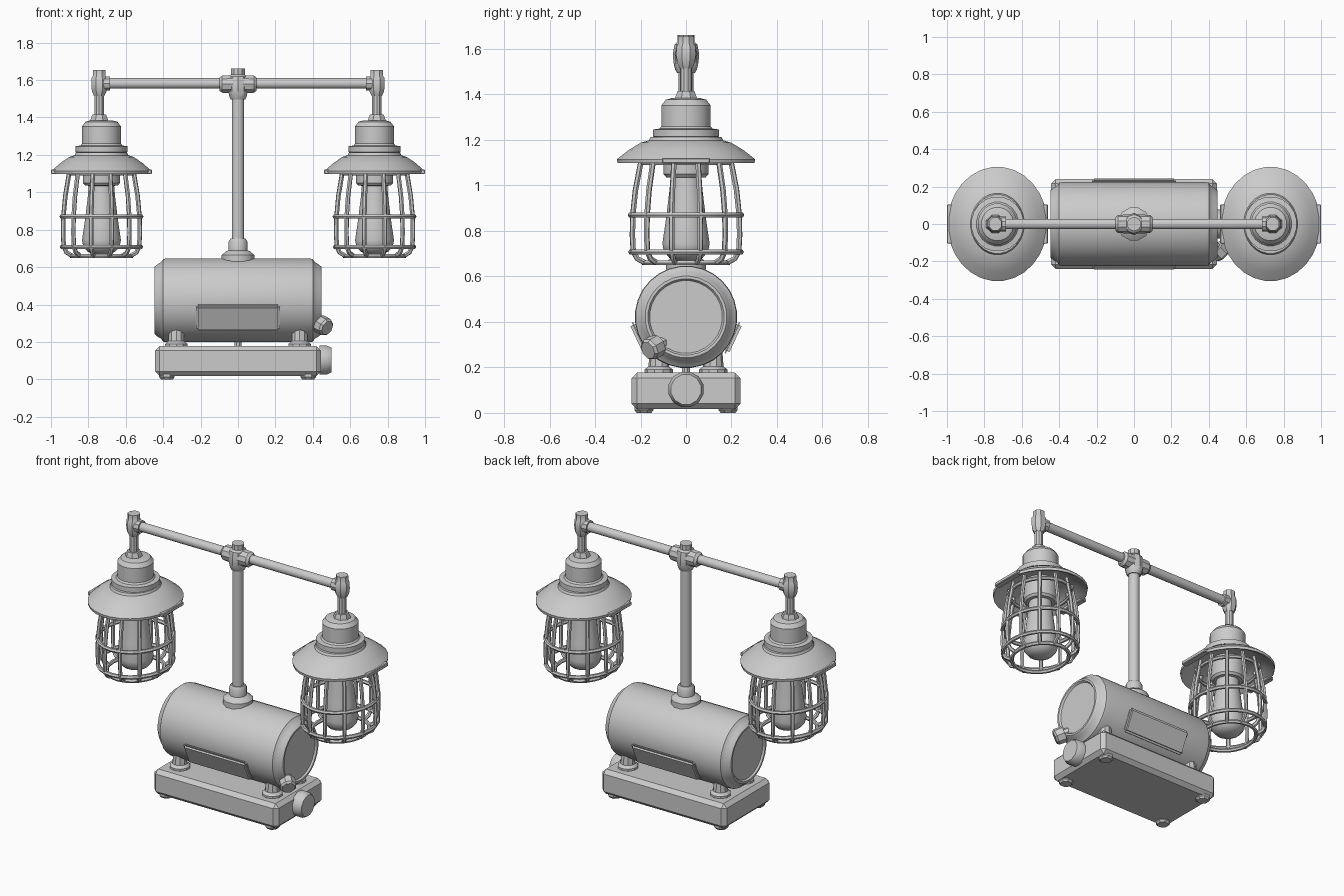
import bpy, bmesh, math
from mathutils import Vector, Matrix

if "Cube" in bpy.data.objects:
    bpy.data.objects.remove(bpy.data.objects["Cube"])


def finish(name, bm, angle=32):
    bmesh.ops.remove_doubles(bm, verts=bm.verts, dist=1e-5)
    bmesh.ops.recalc_face_normals(bm, faces=bm.faces)
    me = bpy.data.meshes.new(name)
    bm.to_mesh(me)
    bm.free()
    ob = bpy.data.objects.new(name, me)
    bpy.context.collection.objects.link(ob)
    bpy.ops.object.select_all(action='DESELECT')
    ob.select_set(True)
    bpy.context.view_layer.objects.active = ob
    bpy.ops.object.shade_smooth_by_angle(angle=math.radians(angle))
    return ob


def lathe(name, profile, loc=(0, 0, 0), axis=(0, 0, 1), segs=20, sx=1.0, angle=32):
    """Revolve (radius, height) points around an axis; sx squashes x."""
    bm = bmesh.new()
    rot = Vector((0, 0, 1)).rotation_difference(Vector(axis)).to_matrix().to_4x4()
    mat = Matrix.Translation(loc) @ rot
    rings = []
    for r, h in profile:
        rings.append([bm.verts.new(mat @ Vector((
            sx * r * math.cos(2 * math.pi * (i + .5) / segs),
            r * math.sin(2 * math.pi * (i + .5) / segs), h))) for i in range(segs)])
    for a, b in zip(rings, rings[1:]):
        for i in range(segs):
            j = (i + 1) % segs
            bm.faces.new((a[i], a[j], b[j], b[i]))
    for ring, (r, h) in ((rings[0], profile[0]), (rings[-1], profile[-1])):
        if r > 1e-4:
            bm.faces.new(ring)
    return finish(name, bm, angle)


def box(name, size, loc, rot_x=0, bevel=0.01, segs=1):
    bm = bmesh.new()
    bmesh.ops.create_cube(bm, size=1)
    bmesh.ops.scale(bm, vec=size, verts=bm.verts)
    bmesh.ops.bevel(bm, geom=bm.edges[:], offset=bevel, segments=segs, affect='EDGES')
    bm.transform(Matrix.Translation(loc) @ Matrix.Rotation(rot_x, 4, 'X'))
    return finish(name, bm)


def wires(name, paths, radius):
    """Round wires from (points, cyclic) paths, as one mesh."""
    cu = bpy.data.curves.new(name, 'CURVE')
    cu.dimensions = '3D'
    cu.bevel_depth = radius
    cu.bevel_resolution = 1
    cu.use_fill_caps = True
    for pts, cyclic in paths:
        sp = cu.splines.new('POLY')
        sp.points.add(len(pts) - 1)
        for p, co in zip(sp.points, pts):
            p.co = (*co, 1)
        sp.use_cyclic_u = cyclic
    ob = bpy.data.objects.new(name, cu)
    bpy.context.collection.objects.link(ob)
    bpy.ops.object.select_all(action='DESELECT')
    ob.select_set(True)
    bpy.context.view_layer.objects.active = ob
    bpy.ops.object.convert(target='MESH')
    bpy.ops.object.shade_smooth_by_angle(angle=math.radians(50))


# Base block with corner feet
box("base", (.885, .48, .16), (0, 0, .097), bevel=.024)
for x in (-.38, .375):
    for y in (-.185, .185):
        lathe("base_foot", [(.035, 0), (.045, .012), (.045, .035)], (x, y, 0), segs=8)
lathe("base_knob", [(.08, 0), (.08, .04), (.068, .065)], (.435, 0, .103), (1, 0, 0), 12)

# Tank with stepped, recessed ends
half = [(.225, .385), (.222, .40), (.205, .412), (.195, .43), (.18, .447),
        (.168, .447), (.16, .436)]
lathe("tank", [(r, -h) for r, h in reversed(half)] + half, (0, 0, .422), (1, 0, 0), 28)

# Tank supports and drain stub
for x in (-.33, .33):
    for y in (-.12, .12):
        lathe("tank_support", [(.062, .17), (.062, .19), (.045, .205), (.04, .27)], (x, y, 0), segs=10)
lathe("drain_stub", [(.02, .17), (.02, .21)], segs=8)

# Raised plates on front and back of the tank
for s in (-1, 1):
    a = math.atan2(-.095, .204)
    box("tank_plate", (.45, .03, .15), (0, s * .204, .422 - .092), rot_x=s * a, bevel=.012, segs=2)

# Angled valve knob on the right end
lathe("valve_knob", [(.03, -.09), (.03, -.02), (.05, -.02), (.05, .03), (.04, .042)],
      (.45, -.14, .29), (.62, -.62, -.35), 8)

# Post with flange and collar
lathe("post_flange", [(.09, .63), (.09, .665), (.065, .685), (.052, .69), (.052, .735),
                      (.042, .752)], segs=12)
lathe("post", [(.034, .7), (.034, 1.54)], segs=12)

# Tee fitting and crossbar
lathe("tee_body", [(.04, 1.495), (.048, 1.51), (.055, 1.54), (.058, 1.58), (.05, 1.62),
                   (.038, 1.63), (.038, 1.662)], segs=10)
lathe("tee_sleeve", [(.036, -.1), (.048, -.085), (.05, -.05), (.05, .05), (.048, .085),
                     (.036, .1)], (0, 0, 1.578), (1, 0, 0), 10)
lathe("crossbar", [(.029, -.73), (.029, .73)], (0, 0, 1.582), (1, 0, 0), 12)

# Two caged lamps
for side, s in (("left", -1), ("right", 1)):
    cx = s * .73
    px = s * .742
    c = (cx, 0, 0)
    # Elbow and hanging pipe
    lathe(side + "_elbow", [(.03, 1.515), (.042, 1.54), (.046, 1.57), (.045, 1.61),
                            (.037, 1.622), (.037, 1.655)], (px, 0, 0), segs=8)
    lathe(side + "_elbow_sleeve", [(.04, -.03), (.04, .03)], (s * .715, 0, 1.582), (1, 0, 0), 10)
    lathe(side + "_drop_pipe", [(.027, 1.36), (.027, 1.54)], (px, 0, 0), segs=10)
    lathe(side + "_pipe_collar", [(.055, 1.365), (.052, 1.385), (.04, 1.415)], (px, 0, 0), segs=8)
    # Socket cap
    lathe(side + "_cap", [(.06, 1.385), (.09, 1.377), (.11, 1.352), (.11, 1.26), (.118, 1.25),
                          (.147, 1.246), (.147, 1.215), (.11, 1.205)], c, sx=.96)
    # Hollow stepped shade with side tabs
    lathe(side + "_shade", [(.09, 1.215), (.158, 1.212), (.165, 1.198), (.2, 1.188), (.255, 1.155),
                            (.306, 1.115), (.303, 1.098), (.285, 1.105), (.24, 1.138), (.19, 1.165),
                            (.09, 1.175)], c, segs=28, sx=.875)
    box(side + "_shade_tabs", (.04, .21, .024), (cx + .25, 0, 1.109), bevel=.004)
    box(side + "_shade_tabs", (.04, .21, .024), (cx - .25, 0, 1.109), bevel=.004)
    # Socket and bulb
    lathe(side + "_socket", [(.1, 1.19), (.1, 1.05), (.088, 1.036), (.06, 1.034)], c)
    lathe(side + "_bulb", [(.068, 1.05), (.074, .98), (.09, .85), (.106, .745), (.1, .712),
                           (.075, .682), (.04, .668), (0, .663)], c, segs=16)

    # Wire cage: ribs and rings
    def pt(r, z, t):
        return (cx + .87 * r * math.cos(t), r * math.sin(t), z)
    rib = [(.198, 1.14), (.212, 1.07), (.23, .98), (.242, .87), (.244, .78), (.24, .71),
           (.222, .678), (.185, .66)]
    n = 12
    paths = [([pt(r, z, 2 * math.pi * (k + .5) / n) for r, z in rib], False) for k in range(n)]
    for r, z in ((.244, .87), (.242, .708), (.185, .66), (.2, 1.1)):
        paths.append(([pt(r, z, 2 * math.pi * k / 24) for k in range(24)], True))
    wires(side + "_cage", paths, .0125)
